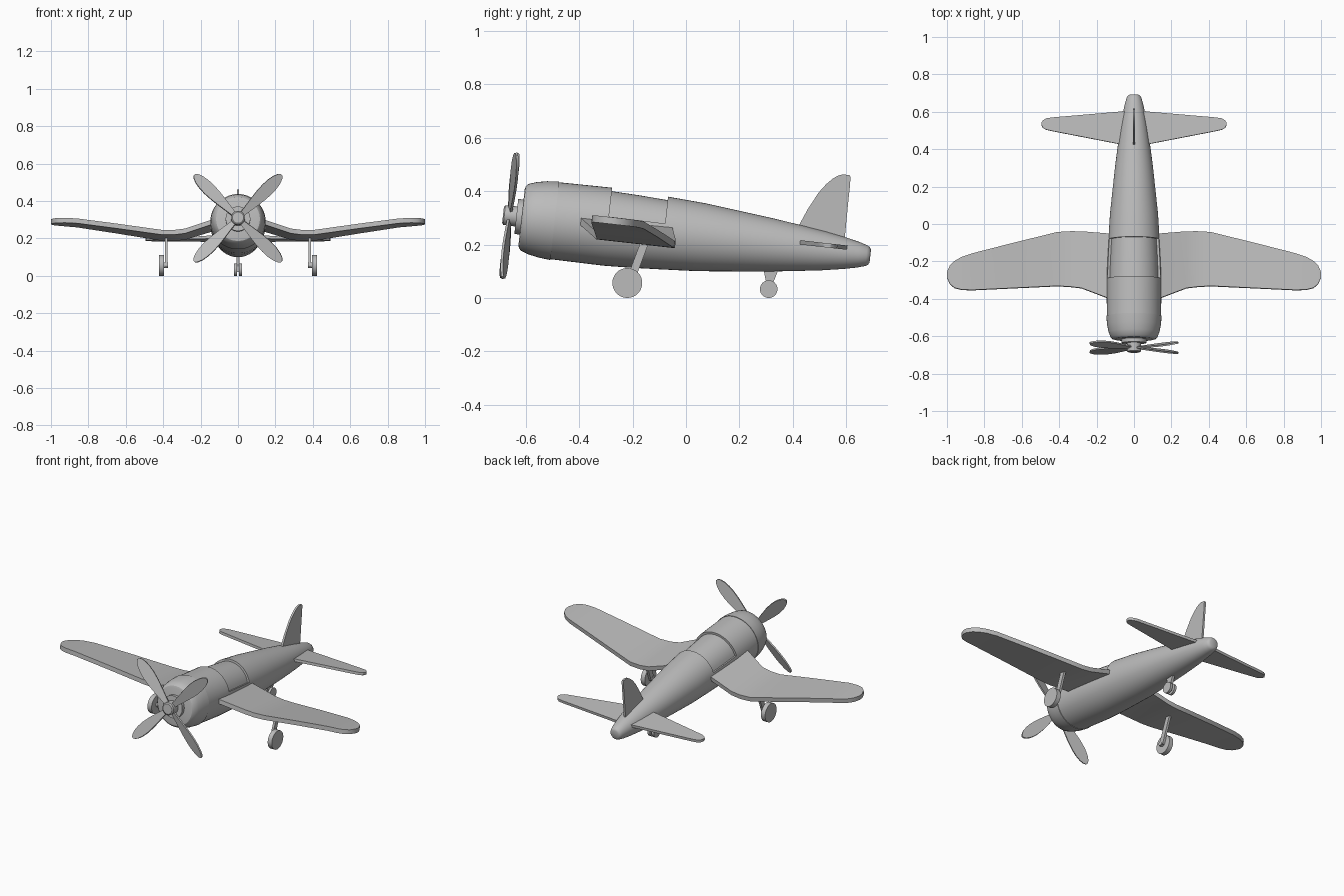
import bpy, bmesh, math
from mathutils import Matrix, Vector

if "Cube" in bpy.data.objects:
    bpy.data.objects.remove(bpy.data.objects["Cube"], do_unlink=True)

grey = bpy.data.materials.new("plain_grey")
grey.use_nodes = True
grey.diffuse_color = (0.5, 0.5, 0.5, 1)
grey.node_tree.nodes["Principled BSDF"].inputs["Base Color"].default_value = (0.5, 0.5, 0.5, 1)

# The airframe is built level along y, then pitched nose up
PITCH = Matrix.Translation((0, 0, 0.234)) @ Matrix.Rotation(math.radians(-6.4), 4, 'X')
LEVEL = Matrix.Identity(4)


def axes(span, chord, normal):
    return Matrix((span, chord, normal)).transposed().to_4x4()


UPRIGHT = axes((0, 0, 1), (0, 1, 0), (1, 0, 0))


def finish(name, bm, matrix, mirror=False):
    bm.transform(matrix)
    bmesh.ops.recalc_face_normals(bm, faces=bm.faces)
    mesh = bpy.data.meshes.new(name)
    bm.to_mesh(mesh)
    bm.free()
    mesh.materials.append(grey)
    ob = bpy.data.objects.new(name, mesh)
    bpy.context.collection.objects.link(ob)
    bpy.ops.object.select_all(action='DESELECT')
    ob.select_set(True)
    bpy.context.view_layer.objects.active = ob
    bpy.ops.object.shade_smooth_by_angle(angle=math.radians(30))
    if mirror:
        ob.modifiers.new("Mirror", 'MIRROR')
    return ob


def loft(bm, rings):
    loops = [[bm.verts.new(p) for p in ring] for ring in rings]
    n = len(loops[0])
    for a, b in zip(loops, loops[1:]):
        for i in range(n):
            j = (i + 1) % n
            bm.faces.new((a[i], a[j], b[j], b[i]))
    bm.faces.new(loops[0])
    bm.faces.new(loops[-1])


def body(profile, segments=48):
    """Round body along y from (y, radius) pairs."""
    bm = bmesh.new()
    turns = [2 * math.pi * i / segments for i in range(segments)]
    loft(bm, [[(r * math.cos(t), y, r * math.sin(t)) for t in turns] for y, r in profile])
    return bm


def plate(stations, thick):
    """Slab along x from (span, leading, trailing, height) stations."""
    bm = bmesh.new()
    h = thick / 2
    loft(bm, [[(x, a, z - h), (x, b, z - h), (x, b, z + h), (x, a, z + h)]
              for x, a, b, z in stations])
    return bm


def disc(name, centre, radius, width, mirror=False):
    bm = bmesh.new()
    bmesh.ops.create_cone(bm, cap_ends=True, segments=32, radius1=radius,
                          radius2=radius, depth=width)
    place = Matrix.Translation(centre) @ Matrix.Rotation(math.pi / 2, 4, 'Y')
    return finish(name, bm, place, mirror)


# Fuselage, with the canopy section set in below the skin
CANOPY_FRONT, CANOPY_BACK = -0.295, -0.083
bm = body([(-0.5, 0.145), (CANOPY_FRONT, 0.147), (-0.19, 0.143), (CANOPY_BACK, 0.137),
           (0.06, 0.128), (0.2, 0.113), (0.32, 0.1), (0.42, 0.087), (0.52, 0.073),
           (0.6, 0.059), (0.65, 0.048), (0.68, 0.039), (0.69, 0.033), (0.695, 0.024)])
canopy = []
for f in bm.faces:
    c = f.calc_center_median()
    if CANOPY_FRONT < c.y < CANOPY_BACK and math.atan2(c.z, abs(c.x)) > math.radians(15):
        canopy.append(f)
inner = bmesh.ops.extrude_face_region(bm, geom=canopy)["geom"]
for v in inner:
    if isinstance(v, bmesh.types.BMVert):
        v.co -= Vector((v.co.x, 0, v.co.z)).normalized() * 0.013
bmesh.ops.delete(bm, geom=[f for f in canopy if f.is_valid], context='FACES')
finish("fuselage", bm, PITCH)

# Engine cowl and the round gearbox behind the propeller
finish("engine_cowl", body([(-0.62, 0.105), (-0.617, 0.117), (-0.608, 0.126), (-0.58, 0.136),
                            (-0.54, 0.144), (-0.495, 0.148)]), PITCH)
finish("gearbox", body([(-0.64, 0.066), (-0.6, 0.066)]), PITCH)
finish("propeller_hub", body([(-0.69, 0.03), (-0.685, 0.037), (-0.63, 0.038)], 32), PITCH)

# Propeller: four pitched blades set in an X
blade = [(0.02, 0.012), (0.06, 0.017), (0.11, 0.025), (0.17, 0.033), (0.22, 0.036),
         (0.26, 0.034), (0.295, 0.027), (0.318, 0.017), (0.33, 0.006)]
twist = math.radians(18)
for k in range(4):
    a = math.radians(45 + 90 * k)
    d = Vector((math.cos(a), 0, math.sin(a)))
    t = Vector((d.z, 0, -d.x))
    w = t * math.cos(twist) + Vector((0, math.sin(twist), 0))
    place = PITCH @ Matrix.Translation((0, -0.665, 0)) @ axes(d, w, d.cross(w))
    finish(f"propeller_blade_{k + 1}", plate([(r, -c, c, 0) for r, c in blade], 0.009), place)

# Gull wings
finish("wings", plate([(0.05, -0.44, -0.058, 0.03), (0.14, -0.4, -0.053, 0.009),
                       (0.28, -0.342, -0.037, -0.032), (0.34, -0.334, -0.036, -0.039),
                       (0.41, -0.33, -0.04, -0.038), (0.65, -0.345, -0.103, -0.006),
                       (0.86, -0.358, -0.16, 0.02), (0.92, -0.357, -0.18, 0.023),
                       (0.96, -0.347, -0.203, 0.024), (0.985, -0.325, -0.228, 0.024),
                       (1.0, -0.29, -0.262, 0.024)], 0.026), PITCH, True)

# Tailplane and fin
finish("tailplane", plate([(0.01, 0.41, 0.61, 0.022), (0.09, 0.43, 0.6, 0.022),
                           (0.44, 0.498, 0.57, 0.022), (0.47, 0.505, 0.565, 0.022),
                           (0.488, 0.516, 0.553, 0.022), (0.494, 0.528, 0.543, 0.022)],
                          0.016), PITCH, True)
finish("tail_fin", plate([(0.03, 0.39, 0.592, 0), (0.084, 0.416, 0.592, 0), (0.15, 0.443, 0.591, 0),
                          (0.215, 0.476, 0.59, 0), (0.25, 0.501, 0.59, 0), (0.274, 0.524, 0.589, 0),
                          (0.287, 0.542, 0.588, 0), (0.293, 0.56, 0.584, 0)],
                         0.012), PITCH @ UPRIGHT)

# Main landing gear
finish("main_struts", plate([(0.045, -0.232, -0.2, 0.383), (0.21, -0.17, -0.138, 0.383)],
                            0.014), UPRIGHT, True)
disc("main_axles", (0.39, -0.22, 0.056), 0.014, 0.03, True)
disc("main_wheels", (0.409, -0.22, 0.056), 0.056, 0.028, True)

# Tail wheel pair
finish("tail_strut", plate([(0.02, 0.3, 0.322, 0), (0.06, 0.3, 0.328, 0), (0.12, 0.288, 0.352, 0)],
                           0.016), LEVEL @ UPRIGHT)
disc("tail_wheels", (0.014, 0.31, 0.033), 0.033, 0.015, True)
